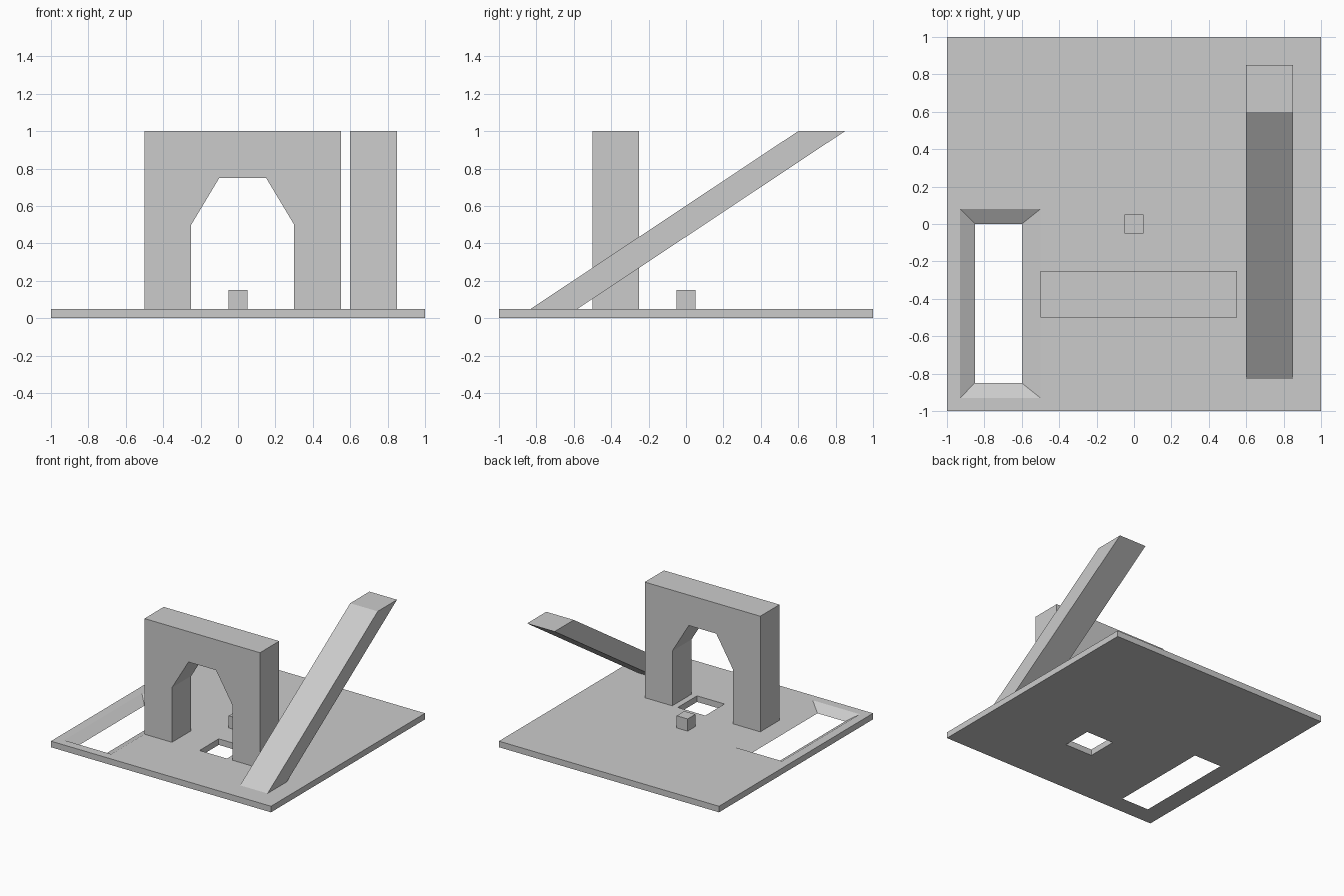
import bpy, bmesh
from mathutils import Vector

if "Cube" in bpy.data.objects:
    bpy.data.objects.remove(bpy.data.objects["Cube"])


def loft(name, start, end):
    """Solid between two matching closed outlines."""
    bm = bmesh.new()
    a = [bm.verts.new(p) for p in start]
    b = [bm.verts.new(p) for p in end]
    n = len(a)
    bm.faces.new(a)
    bm.faces.new(b)
    for i in range(n):
        j = (i + 1) % n
        bm.faces.new((a[i], a[j], b[j], b[i]))
    bmesh.ops.recalc_face_normals(bm, faces=bm.faces)
    mesh = bpy.data.meshes.new(name)
    bm.to_mesh(mesh)
    bm.free()
    obj = bpy.data.objects.new(name, mesh)
    bpy.context.collection.objects.link(obj)
    return obj


def rect(x0, x1, y0, y1, z):
    return [Vector(p) for p in ((x0, y0, z), (x1, y0, z), (x1, y1, z), (x0, y1, z))]


def box(name, x0, x1, y0, y1, z0, z1):
    return loft(name, rect(x0, x1, y0, y1, z0), rect(x0, x1, y0, y1, z1))


def cut(target, cutter):
    mod = target.modifiers.new("opening", 'BOOLEAN')
    mod.operation = 'DIFFERENCE'
    mod.solver = 'EXACT'
    mod.object = cutter
    bpy.context.view_layer.objects.active = target
    bpy.ops.object.modifier_apply(modifier=mod.name)
    bpy.data.objects.remove(cutter)


TOP = 0.05

# Base plate
plate = box("base_plate", -1, 1, -1, 1, 0, TOP)

# Square hole below the arch
cut(plate, box("square_hole", 0, 0.25, -0.5, -0.25, -0.1, 0.2))

# Long slot with sloping walls, cutter continued past both plate faces
low = rect(-0.85, -0.6, -0.85, 0, 0)
high = rect(-0.93, -0.5, -0.93, 0.08, TOP)
cut(plate, loft("sloped_slot",
                [p.lerp(q, -0.2) for p, q in zip(low, high)],
                [p.lerp(q, 1.2) for p, q in zip(low, high)]))

# Arch
arch = [(-0.5, TOP), (-0.25, TOP), (-0.25, 0.5), (-0.1, 0.75), (0.15, 0.75),
        (0.3, 0.5), (0.3, TOP), (0.55, TOP), (0.55, 1), (-0.5, 1)]
loft("arch", [(x, -0.5, z) for x, z in arch], [(x, -0.25, z) for x, z in arch])

# Leaning beam
beam = [(-0.83, TOP), (-0.58, TOP), (0.85, 1), (0.6, 1)]
loft("leaning_beam", [(0.6, y, z) for y, z in beam], [(0.85, y, z) for y, z in beam])

# Small cube at the centre
box("small_cube", -0.05, 0.05, -0.05, 0.05, TOP, 0.15)
